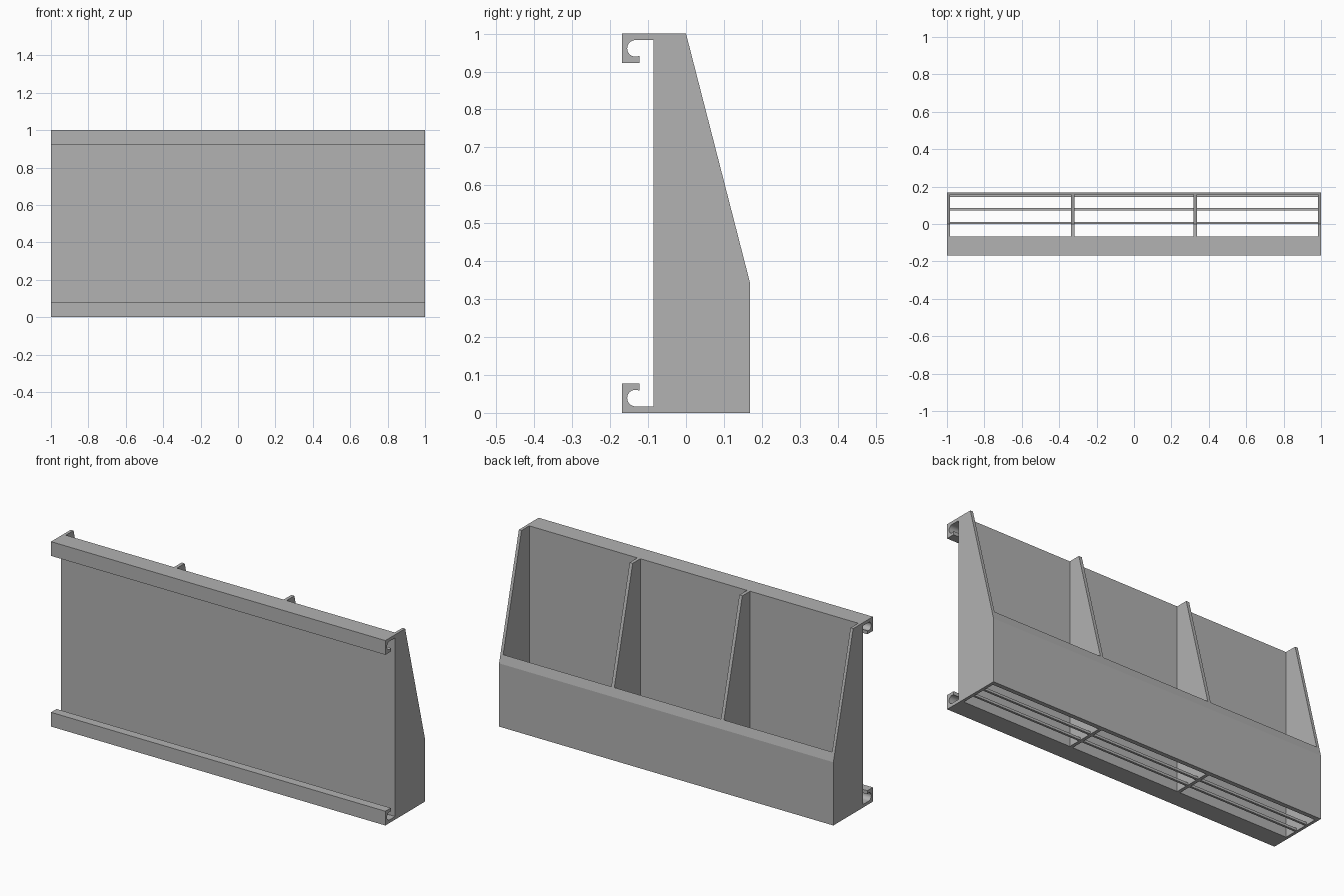
import bpy, bmesh, math

if "Cube" in bpy.data.objects:
    bpy.data.objects.remove(bpy.data.objects["Cube"])

grey = bpy.data.materials.new("plain grey")
grey.diffuse_color = (0.445, 0.445, 0.445, 1)
grey.use_nodes = True
grey.node_tree.nodes["Principled BSDF"].inputs["Base Color"].default_value = grey.diffuse_color

BACK, INNER = -0.086, -0.066      # faces of the main panel
EDGE, LIP = 0.169, 0.157          # faces of the low wall
LOW = 0.342                       # height where the slope starts
SIDE = 0.984                      # inner face of the end walls


def slope_z(y):
    """Height of the slanted edge at depth y."""
    return 1 - (1 - LOW) * y / EDGE


def prism(name, profile, x0, x1, smooth=False):
    """Extrude a (y, z) outline along x."""
    bm = bmesh.new()
    face = bm.faces.new([bm.verts.new((x0, y, z)) for y, z in profile])
    ext = bmesh.ops.extrude_face_region(bm, geom=[face])
    moved = [g for g in ext["geom"] if isinstance(g, bmesh.types.BMVert)]
    bmesh.ops.translate(bm, verts=moved, vec=(x1 - x0, 0, 0))
    bmesh.ops.recalc_face_normals(bm, faces=bm.faces)
    mesh = bpy.data.meshes.new(name)
    bm.to_mesh(mesh)
    bm.free()
    mesh.materials.append(grey)
    obj = bpy.data.objects.new(name, mesh)
    bpy.context.collection.objects.link(obj)
    if smooth:
        bpy.ops.object.select_all(action='DESELECT')
        obj.select_set(True)
        bpy.context.view_layer.objects.active = obj
        bpy.ops.object.shade_smooth_by_angle(angle=math.radians(30))
    return obj


def rect(y0, y1, z0, z1):
    return [(y0, z0), (y1, z0), (y1, z1), (y0, z1)]


# main upright panel
prism("main_panel", rect(BACK, INNER, 0, 1), -SIDE, SIDE)

# end walls
wall = [(BACK, 0), (EDGE, 0), (EDGE, LOW), (0, 1), (BACK, 1)]
prism("end_wall_left", wall, -1, -SIDE)
prism("end_wall_right", wall, SIDE, 1)

# inner dividers
divider = [(INNER, 0), (LIP, 0), (LIP, slope_z(LIP)), (0, 1), (INNER, 1)]
for name, x in (("divider_left", -0.328), ("divider_right", 0.328)):
    prism(name, divider, x - 0.009, x + 0.009)

# low wall with slanted top
prism("low_wall", [(LIP, 0), (EDGE, 0), (EDGE, LOW), (LIP, slope_z(LIP))], -SIDE, SIDE)

# floor bars, split between the dividers
for row, y in enumerate((0.006, 0.079, 0.151)):
    for col, (a, b) in enumerate(((-SIDE, -0.337), (-0.319, 0.319), (0.337, SIDE))):
        prism(f"floor_bar_{row}_{col}", rect(y - 0.006, y + 0.006, 0, 0.013), a, b)

# hooked rails with a rounded channel, mirrored top to bottom
angles = [math.radians(285 - 195 * i / 20) for i in range(21)]
hook = [(BACK, 1), (-EDGE, 1), (-EDGE, 0.923), (-0.122, 0.923), (-0.122, 0.942)]
hook += [(-0.133 + 0.022 * math.cos(a), 0.961 + 0.022 * math.sin(a)) for a in angles]
hook += [(BACK, 0.983)]
prism("top_rail", hook, -1, 1, smooth=True)
prism("bottom_rail", [(y, 1 - z) for y, z in hook], -1, 1, smooth=True)
